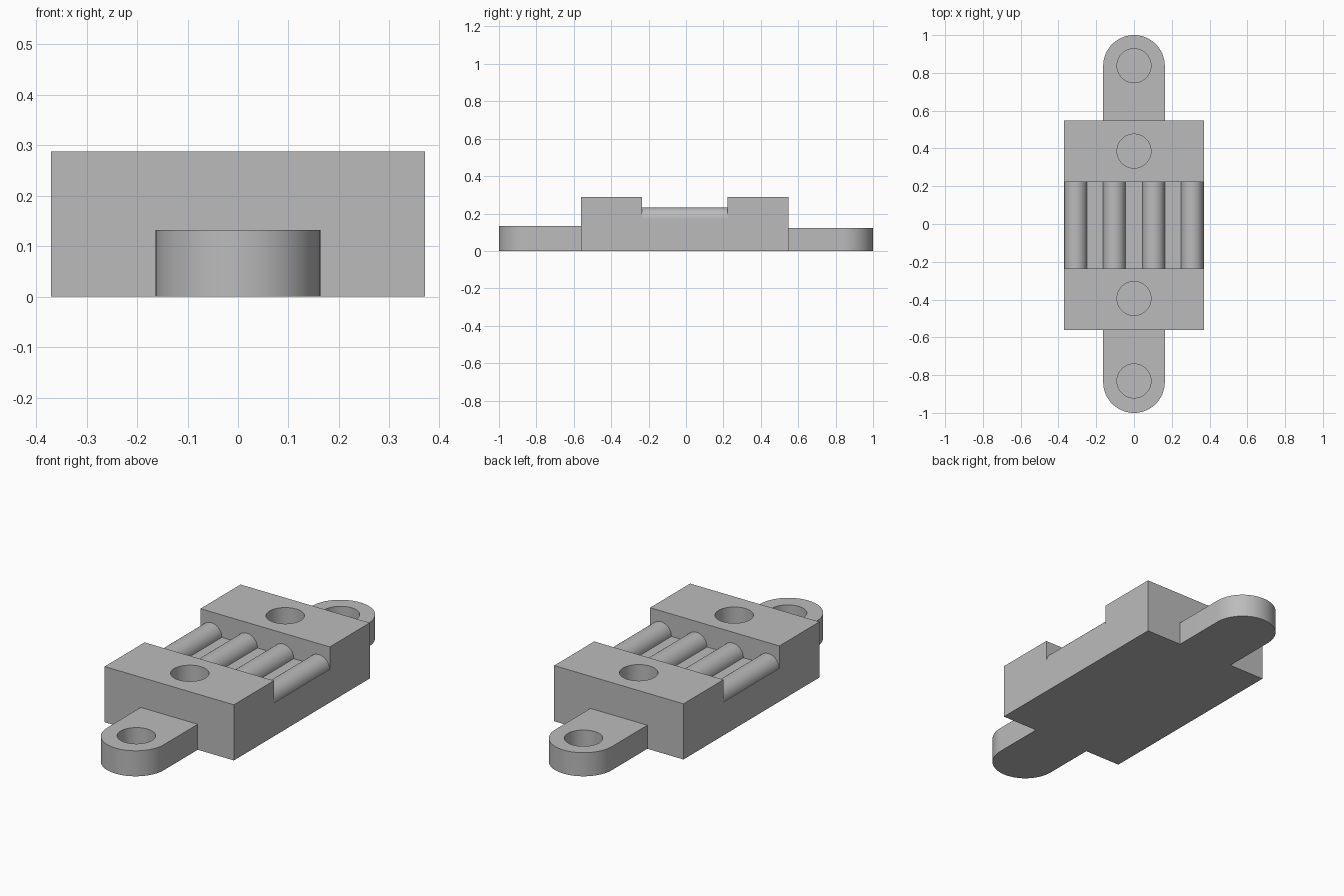
import bpy
import bmesh
from math import cos, sin, pi, radians
from mathutils import Matrix

if "Cube" in bpy.data.objects:
    bpy.data.objects.remove(bpy.data.objects["Cube"], do_unlink=True)

grey = bpy.data.materials.new("plain grey")
grey.use_nodes = True
colour = (0.5, 0.5, 0.5, 1)
grey.diffuse_color = colour
grey.node_tree.nodes["Principled BSDF"].inputs["Base Color"].default_value = colour

# Axis remaps: which world axis each profile coordinate and the depth follow
ALONG_X = lambda a, b, d: (d, a, b)
ALONG_Y = lambda a, b, d: (a, d, b)
ALONG_Z = lambda a, b, d: (a, b, d)


def extrude(name, profile, start, end, axis):
    """Closed prism from a 2D profile."""
    bm = bmesh.new()
    low = [bm.verts.new(axis(a, b, start)) for a, b in profile]
    high = [bm.verts.new(axis(a, b, end)) for a, b in profile]
    bm.faces.new(low)
    bm.faces.new(high)
    for i in range(len(low)):
        j = (i + 1) % len(low)
        bm.faces.new((low[i], low[j], high[j], high[i]))
    bmesh.ops.recalc_face_normals(bm, faces=bm.faces)
    mesh = bpy.data.meshes.new(name)
    bm.to_mesh(mesh)
    bm.free()
    mesh.materials.append(grey)
    obj = bpy.data.objects.new(name, mesh)
    bpy.context.collection.objects.link(obj)
    return obj


def arc(cx, cy, r, a0, a1, steps):
    angles = [a0 + (a1 - a0) * i / steps for i in range(steps + 1)]
    return [(cx + r * cos(t), cy + r * sin(t)) for t in angles]


def drill(obj, y):
    """Round blind hole that leaves a thin skin at the bottom."""
    cutter = extrude("hole_cutter", arc(0, y, HOLE_R, 0, 2 * pi, 64)[:-1],
                     SKIN, 0.5, ALONG_Z)
    cutter.hide_render = True
    mod = obj.modifiers.new("hole", "BOOLEAN")
    mod.operation = "DIFFERENCE"
    mod.solver = "EXACT"
    mod.object = cutter
    bpy.context.view_layer.objects.active = obj
    bpy.ops.object.modifier_apply(modifier=mod.name)
    bpy.data.objects.remove(cutter, do_unlink=True)


def smooth(obj):
    bpy.ops.object.select_all(action="DESELECT")
    obj.select_set(True)
    bpy.context.view_layer.objects.active = obj
    bpy.ops.object.shade_smooth_by_angle(angle=radians(30))


HALF_W, TOP, FLOOR = 0.37, 0.288, 0.172
FRONT, BACK = -0.562, 0.549
GAP_FRONT, GAP_BACK = -0.235, 0.222
HOLE_R, TAB_R, SKIN = 0.09, 0.163, 0.003

# Body with a channel across the middle
body = extrude("body", [(FRONT, 0), (BACK, 0), (BACK, TOP), (GAP_BACK, TOP),
                        (GAP_BACK, FLOOR), (GAP_FRONT, FLOOR),
                        (GAP_FRONT, TOP), (FRONT, TOP)],
               -HALF_W, HALF_W, ALONG_X)
drill(body, -0.394)
drill(body, 0.386)
smooth(body)

# Rounded mounting tabs
for name, side, root, hole_y, height in (
        ("front_tab", -1, FRONT, -0.831, 0.132),
        ("back_tab", 1, BACK, 0.838, 0.122)):
    tip = side * (1 - TAB_R)
    outline = [(-side * TAB_R, root), (side * TAB_R, root)]
    outline += arc(0, tip, TAB_R, 0 if side > 0 else pi,
                   pi if side > 0 else 2 * pi, 48)
    tab = extrude(name, outline, 0, height, ALONG_Z)
    drill(tab, hole_y)
    smooth(tab)

# Half-round bars lying in the channel
for i, x in enumerate((-0.308, -0.104, 0.104, 0.308)):
    bar = extrude(f"bar_{i + 1}", arc(x, FLOOR, 0.06, 0, pi, 32),
                  GAP_FRONT, GAP_BACK, ALONG_Y)
    smooth(bar)
